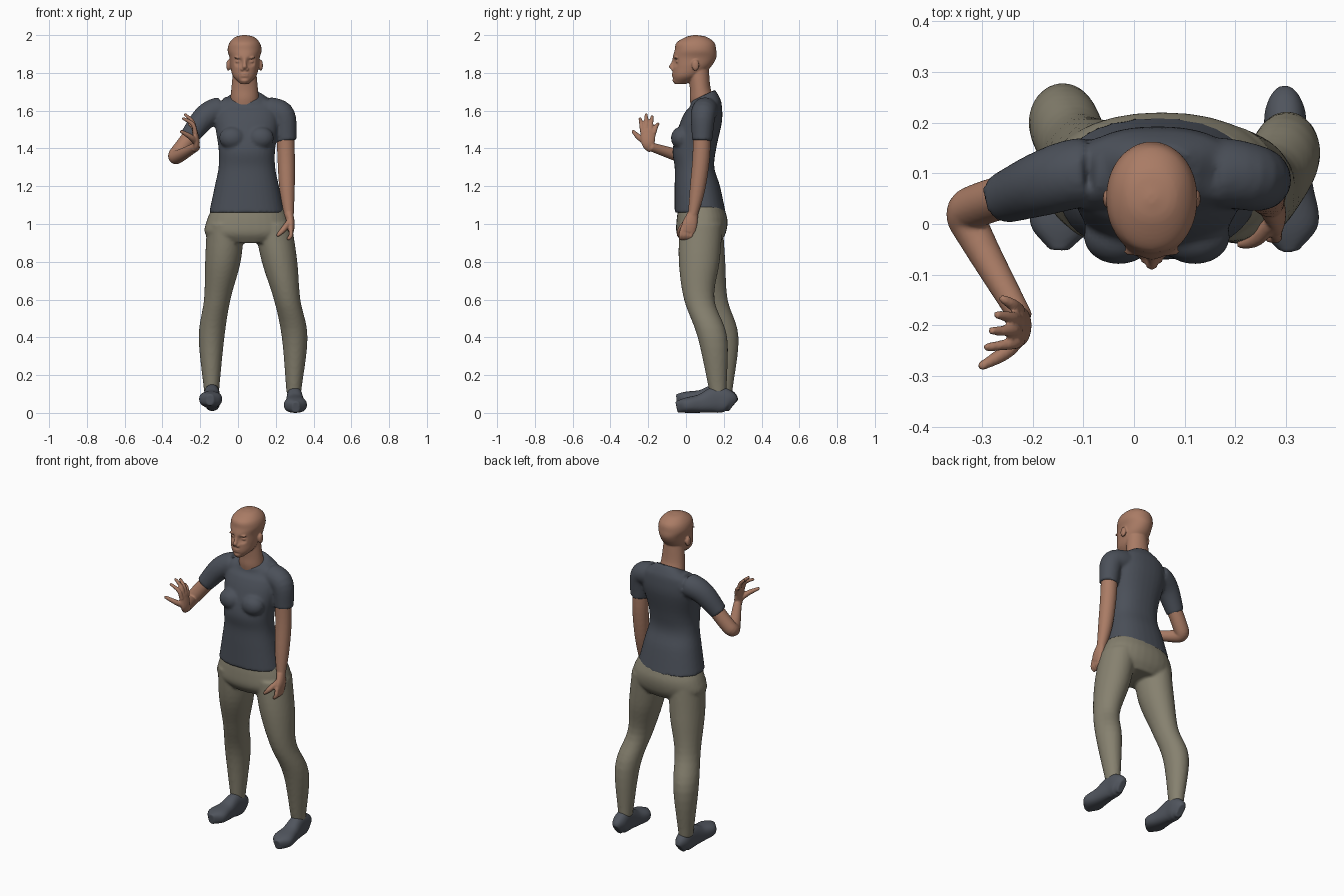
import bpy
import bmesh
import math
from mathutils import Vector, Matrix

default = bpy.data.objects.get("Cube")
if default:
    bpy.data.objects.remove(default, do_unlink=True)


def material(name, colour):
    mat = bpy.data.materials.new(name)
    mat.use_nodes = True
    mat.diffuse_color = (*colour, 1)
    shader = mat.node_tree.nodes["Principled BSDF"]
    shader.inputs["Base Color"].default_value = (*colour, 1)
    return mat


skin = material("warm brown skin", (.4, .2, .13))
slate = material("slate shirt", (.07, .08, .1))
khaki = material("khaki trousers", (.24, .22, .16))
charcoal = material("charcoal shoes", (.08, .09, .11))


def spline(rings, steps=5):
    """Smoothly resample a list of rings."""
    points = [Vector(ring) for ring in rings]
    first = 2 * points[0] - points[1]
    final = 2 * points[-1] - points[-2]
    points = [first] + points + [final]
    result = []
    for before, start, end, after in zip(points, points[1:], points[2:], points[3:]):
        leave, arrive = (end - before) / 2, (after - start) / 2
        for step in range(steps):
            t = step / steps
            ease = t * t * (3 - 2 * t)
            bend = leave * t * (1 - t) ** 2 - arrive * t * t * (1 - t)
            result.append(start.lerp(end, ease) + bend)
    return result + [points[-2]]


def loft(bm, rings, level=False, collar=0, power=2.0, sides=32):
    """Skin rings of x, y, z, half width and half depth, level or across the path."""
    rings = spline(rings)
    loops = []
    for index, ring in enumerate(rings):
        centre = Vector(ring[:3])
        if level:
            normal = Vector((0, -collar * max(0, centre.z - 1.6), 1)).normalized()
        else:
            before = rings[max(index - 1, 0)]
            after = rings[min(index + 1, len(rings) - 1)]
            normal = Vector((after - before)[:3]).normalized()
        across = Vector((1, 0, 0))
        across = (across - normal * across.dot(normal)).normalized() 
        along = normal.cross(across)
        loop = []
        for side in range(sides):
            angle = math.tau * side / sides
            cosine, sine = math.cos(angle), math.sin(angle)
            cosine = math.copysign(abs(cosine) ** (2 / power), cosine)
            sine = math.copysign(abs(sine) ** (2 / power), sine)
            loop.append(bm.verts.new(centre + across * cosine * ring[3] + along * sine * ring[4]))
        loops.append(loop)
    for low, high in zip(loops, loops[1:]):
        for side in range(sides):
            following = (side + 1) % sides
            bm.faces.new((low[side], low[following], high[following], high[side]))
    bm.faces.new(loops[0][::-1])
    bm.faces.new(loops[-1])


def column(bm, x, levels, **options):
    """Upright form from levels of height, front, back and half width."""
    rings = [(x, (front + back) / 2, height, half, (back - front) / 2)
             for height, front, back, half in levels]
    loft(bm, rings, level=True, **options)


def tube(bm, points, start, end, rounded=True):
    """Limb that tapers mostly towards its end, with an optional rounded tip."""
    path = [Vector(point) for point in points]
    last = len(path) - 1
    radii = [start + (end - start) * (index / last) ** 3 for index in range(last + 1)]
    if rounded:
        path.append(path[-1] + (path[-1] - path[-2]).normalized() * end * .7)
        radii.append(end * .3)
    loft(bm, [(*point, radius, radius) for point, radius in zip(path, radii)], sides=24)


def blob(bm, centre, size):
    matrix = Matrix.Translation(centre) @ Matrix.Diagonal((*size, 1))
    bmesh.ops.create_uvsphere(bm, u_segments=20, v_segments=12, radius=1, matrix=matrix)


def finish(name, bm, mat, voxel):
    """Fuse the overlapping pieces into one smooth surface."""
    bmesh.ops.recalc_face_normals(bm, faces=bm.faces)
    mesh = bpy.data.meshes.new(name)
    bm.to_mesh(mesh)
    bm.free()
    mesh.materials.append(mat)
    mesh.shade_smooth()
    obj = bpy.data.objects.new(name, mesh)
    bpy.context.collection.objects.link(obj)
    fuse = obj.modifiers.new("fuse", "REMESH")
    fuse.mode = "VOXEL"
    fuse.voxel_size = voxel
    fuse.use_smooth_shade = True
    relax = obj.modifiers.new("relax", "SMOOTH")
    relax.factor = .5
    relax.iterations = 3


fine, coarse = .005, .009
middle = .035  # centre line of the head

# Skull, with the eye sockets pressed in
bm = bmesh.new()
column(bm, middle, [(1.74, -.06, 0, .02), (1.78, -.07, .07, .06), (1.83, -.07, .13, .075),
                    (1.88, -.07, .16, .08), (1.92, -.06, .16, .09), (1.96, -.05, .15, .08),
                    (1.99, 0, .11, .05), (2, .04, .06, .01)], power=2.1, sides=48)
for side in (-1, 1):
    socket = Vector((middle + side * .034, -.06, 1.86))
    for vert in bm.verts:
        reach = (vert.co - socket).length / .03
        if reach < 1:
            vert.co.y += .016 * (1 - reach * reach)

# Eyes, brows, nostrils and ears, then nose, lips and chin
for side in (-1, 1):
    blob(bm, (middle + side * .033, -.045, 1.86), (.016, .01, .008))
    blob(bm, (middle + side * .03, -.054, 1.88), (.026, .01, .006))
    blob(bm, (middle + side * .012, -.07, 1.82), (.01, .01, .01))
    blob(bm, (middle + side * .086, .05, 1.84), (.011, .02, .03))
tube(bm, [(middle, -.06, 1.88), (middle, -.07, 1.85), (middle, -.08, 1.83)], .009, .012)
for height in (1.795, 1.783):
    blob(bm, (middle, -.064, height), (.024, .012, .006))
blob(bm, (middle, -.054, 1.76), (.024, .018, .014))

# Neck
column(bm, middle, [(1.6, .03, .14, .07), (1.66, .02, .15, .075), (1.72, .02, .13, .07),
                    (1.83, .01, .12, .06)])
finish("head_and_neck", bm, skin, fine)

# Left arm, hanging, with a relaxed hand
bm = bmesh.new()
tube(bm, [(.25, .085, 1.52), (.255, .08, 1.35), (.26, .06, 1.18), (.27, .035, 1.04)], .047, .025, rounded=False)
loft(bm, [(.27, .035, 1.05, .024, .03), (.28, .02, 1, .02, .04), (.28, .01, .96, .016, .04)])
for finger in range(4):
    y = (finger - 1.5) * .018
    tube(bm, [(.28, y + .01, .98), (.28, y, .94), (.265, y, .92)], .012, .009)
tube(bm, [(.27, 0, 1.01), (.24, -.03, .97), (.21, -.04, .94)], .016, .009)
finish("left_arm", bm, skin, fine)

# Right arm, bent forward at the elbow
bm = bmesh.new()
tube(bm, [(-.2, .07, 1.53), (-.3, .04, 1.4), (-.33, .02, 1.36), (-.31, -.03, 1.36), (-.22, -.19, 1.41)],
     .043, .023, rounded=False)

# Right hand, raised with spread fingers
loft(bm, [(-.23, -.18, 1.39, .015, .02), (-.22, -.2, 1.43, .018, .036), (-.23, -.2, 1.5, .014, .042)])
for finger in range(4):
    spread = finger - 1.5
    root = spread * .02 - .2
    tip = spread * .032 - .195
    height = 1.58 - .015 * (finger - 1.2) ** 2
    tube(bm, [(-.225, root, 1.48), (-.24, (root + tip) / 2, height / 2 + .75),
              (finger * .01 - .29, tip, height)], .012, .008)
tube(bm, [(-.22, -.21, 1.43), (-.25, -.25, 1.46), (-.3, -.28, 1.49)], .016, .009)
finish("right_arm", bm, skin, fine)

# Shirt: torso, chest and sleeves
bm = bmesh.new()
column(bm, .047, [(1.06, -.06, .21, .2), (1.2, -.06, .18, .17), (1.3, -.06, .15, .15), (1.4, -.07, .16, .15),
                  (1.54, -.03, .19, .17), (1.62, .01, .19, .16), (1.65, .02, .18, .13), (1.68, .02, .16, .08)],
       power=2.3, collar=6)
for side in (-1, 1):
    blob(bm, (.045 + side * .075, -.025, 1.455), (.07, .055, .06))
tube(bm, [(.1, .1, 1.6), (.18, .1, 1.6), (.24, .09, 1.57), (.257, .085, 1.44)], .07, .053, rounded=False)
tube(bm, [(-.03, .1, 1.6), (-.11, .1, 1.6), (-.18, .08, 1.56), (-.26, .05, 1.46)], .07, .05, rounded=False)
finish("shirt", bm, slate, coarse)

# Trousers: pelvis and two legs sharing one taper
bm = bmesh.new()
column(bm, .055, [(1.09, -.04, .2, .19), (1.02, -.05, .22, .22), (.95, -.05, .21, .23), (.9, -.02, .18, .16)],
       power=2.2)
taper = [(1, .1), (.8, .094), (.6, .07), (.4, .068), (.1, .038)]
right_leg = [(-.065, .08), (-.08, .1), (-.11, .14), (-.14, .2), (-.14, .2)]
left_leg = [(.185, .08), (.22, .07), (.26, .07), (.3, .14), (.295, .17)]
for leg in (right_leg, left_leg):
    loft(bm, [(x, y, height, radius, radius * 1.15) for (x, y), (height, radius) in zip(leg, taper)],
         level=True)
finish("trousers", bm, khaki, coarse)

# Shoes: one shape placed twice, the right one resting on its heel
shape = [(.25, .04, .02), (.22, .06, .04), (.16, .07, .042), (.08, .05, .05), (0, .04, .06), (-.05, .03, .02)]
for name, x, turn, lift in (("left_shoe", .297, -.03, 0), ("right_shoe", -.133, .05, .13)):
    bm = bmesh.new()
    rings = []
    for y, rise, half in shape:
        ahead = .25 - y
        rings.append((x - turn * ahead, y, rise + lift * ahead, half, rise))
    loft(bm, rings, power=2.4)
    for vert in bm.verts:
        vert.co.z = max(vert.co.z, lift * (.25 - vert.co.y))
    finish(name, bm, charcoal, fine)
